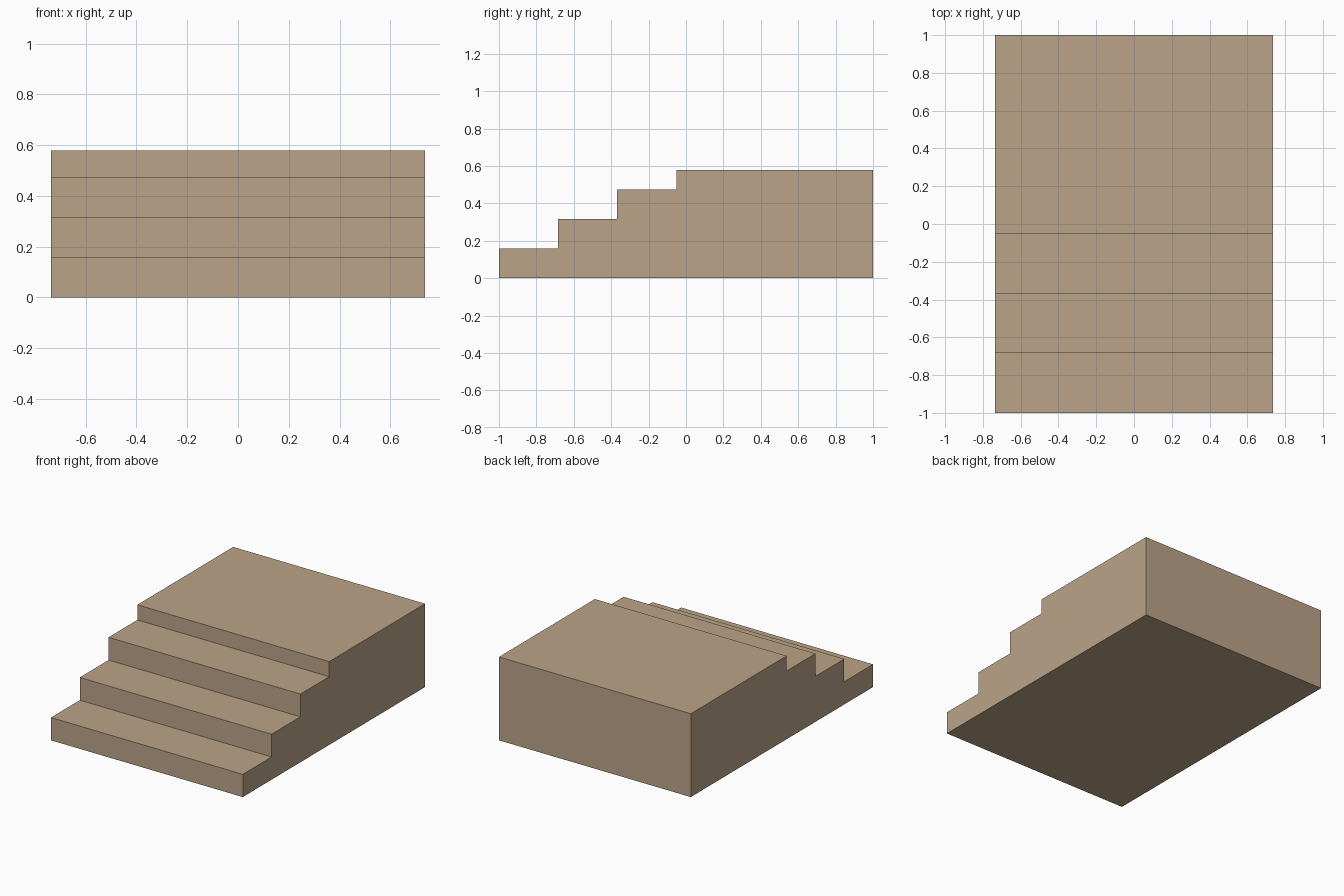
import bpy
import bmesh

cube = bpy.data.objects.get("Cube")
if cube:
    bpy.data.objects.remove(cube, do_unlink=True)

HALF_WIDTH = 0.737
RISE, TREAD = 0.158, 0.316
STEPS = 3
TOP = 0.579

# Sandy tan material
tan = bpy.data.materials.new("sandy tan")
tan.use_nodes = True
colour = (0.50, 0.37, 0.25, 1)
tan.diffuse_color = colour
tan.node_tree.nodes["Principled BSDF"].inputs["Base Color"].default_value = colour

# Side profile: equal steps, then the shallower rise to the landing
profile = [(-1, 0)]
for i in range(STEPS):
    height = (i + 1) * RISE
    profile += [(-1 + i * TREAD, height), (-1 + (i + 1) * TREAD, height)]
profile += [(-1 + STEPS * TREAD, TOP), (1, TOP), (1, 0)]

# Extrude the profile across the width
bm = bmesh.new()
side = bm.faces.new([bm.verts.new((-HALF_WIDTH, y, z)) for y, z in profile])
extruded = bmesh.ops.extrude_face_region(bm, geom=[side], use_keep_orig=True)
far_verts = [g for g in extruded["geom"] if isinstance(g, bmesh.types.BMVert)]
bmesh.ops.translate(bm, verts=far_verts, vec=(2 * HALF_WIDTH, 0, 0))
bmesh.ops.recalc_face_normals(bm, faces=bm.faces)

mesh = bpy.data.meshes.new("steps_and_landing")
bm.to_mesh(mesh)
bm.free()
mesh.materials.append(tan)
stairs = bpy.data.objects.new("steps_and_landing", mesh)
bpy.context.collection.objects.link(stairs)
